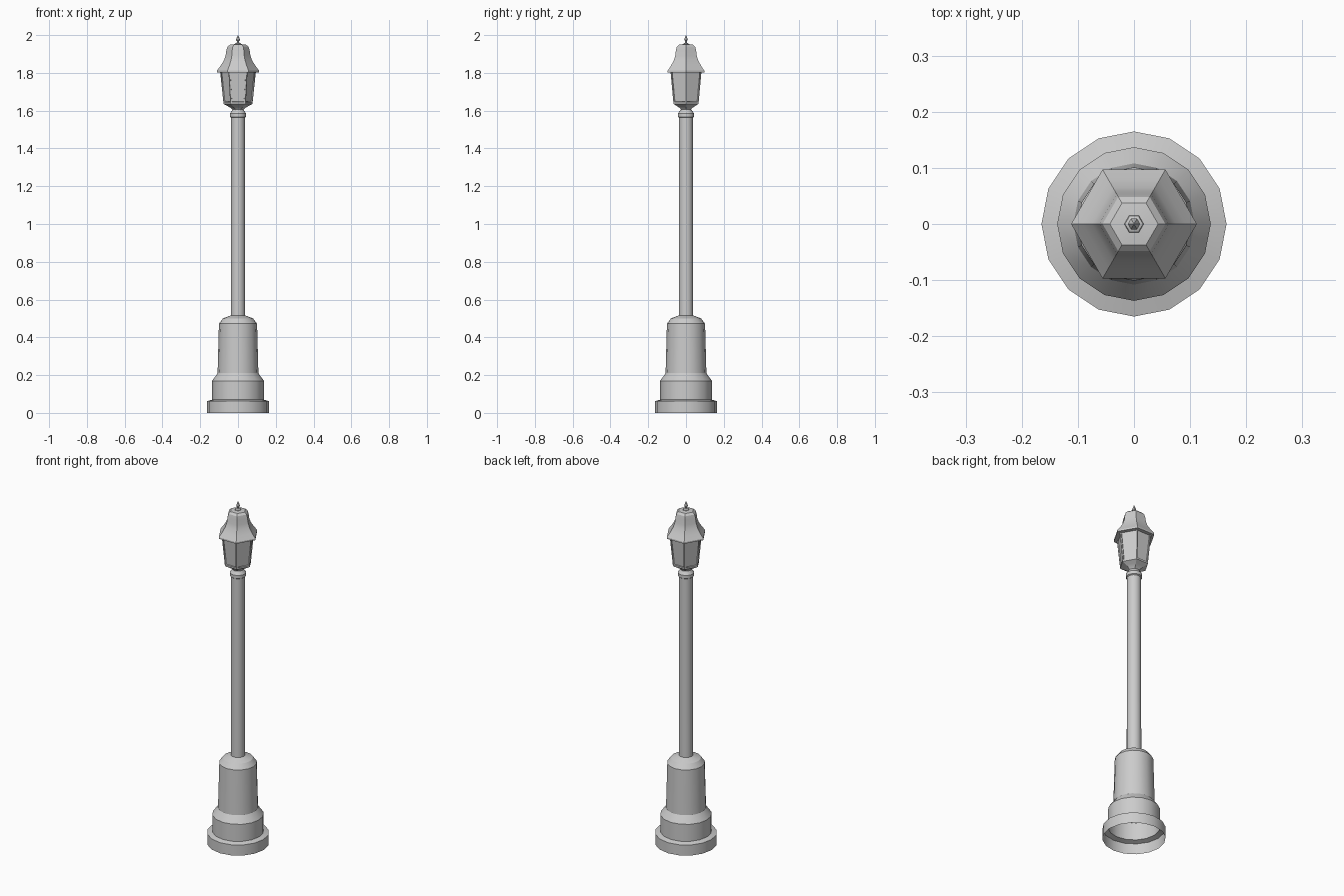
import bpy, bmesh, math

if "Cube" in bpy.data.objects:
    bpy.data.objects.remove(bpy.data.objects["Cube"])


def lathe(name, profile, sides, cap_bottom=False, cap_top=False, angle=30):
    """Revolve (radius, z) points around z with a vertex on the +x axis."""
    bm = bmesh.new()
    rings = []
    for r, z in profile:
        rings.append([bm.verts.new((r * math.cos(2 * math.pi * i / sides),
                                    r * math.sin(2 * math.pi * i / sides), z))
                      for i in range(sides)])
    for a, b in zip(rings, rings[1:]):
        for i in range(sides):
            j = (i + 1) % sides
            bm.faces.new((a[i], a[j], b[j], b[i]))
    if cap_bottom:
        bm.faces.new(rings[0][::-1])
    if cap_top:
        bm.faces.new(rings[-1])
    me = bpy.data.meshes.new(name)
    bm.to_mesh(me)
    bm.free()
    ob = bpy.data.objects.new(name, me)
    bpy.context.collection.objects.link(ob)
    bpy.ops.object.select_all(action='DESELECT')
    ob.select_set(True)
    bpy.context.view_layer.objects.active = ob
    bpy.ops.object.shade_smooth_by_angle(angle=math.radians(angle))
    return ob


# Stepped pedestal, open underneath
lathe("pedestal", [(0.165, 0), (0.165, 0.062), (0.137, 0.07), (0.137, 0.17),
                   (0.108, 0.21), (0.101, 0.472), (0.08, 0.5), (0.038, 0.516)], 16)

# Slim post
lathe("post", [(0.038, 0.51), (0.037, 1.57)], 16)

# Collar and neck under the lantern
lathe("collar", [(0.037, 1.563), (0.043, 1.567), (0.043, 1.586),
                 (0.036, 1.594), (0.03, 1.605)], 16, cap_bottom=True, cap_top=True)

# Flared hexagonal tray
lathe("lantern_tray", [(0.027, 1.6), (0.035, 1.612), (0.055, 1.624),
                       (0.077, 1.636), (0.077, 1.643)], 6, cap_bottom=True, cap_top=True)

# Lantern housing with recessed panes
housing = lathe("lantern_housing", [(0.077, 1.64), (0.095, 1.81)], 6, True, True)
bm = bmesh.new()
bm.from_mesh(housing.data)
panes = [f for f in bm.faces if len(f.verts) == 4]
bmesh.ops.inset_individual(bm, faces=panes, thickness=0.009)
bmesh.ops.inset_individual(bm, faces=panes, thickness=0.0005, depth=-0.006)
bm.to_mesh(housing.data)
bm.free()

# Bell-shaped roof
lathe("lantern_roof", [(0.09, 1.803), (0.112, 1.803), (0.112, 1.812), (0.092, 1.838),
                       (0.075, 1.865), (0.066, 1.89), (0.062, 1.918), (0.056, 1.938),
                       (0.043, 1.949), (0.018, 1.952)], 6, cap_bottom=True, cap_top=True)

# Pointed finial
lathe("finial", [(0.018, 1.95), (0.016, 1.956), (0.006, 1.96), (0.006, 1.968),
                 (0.011, 1.975), (0.008, 1.984), (0.001, 2.0)], 6,
      cap_bottom=True, cap_top=True)
